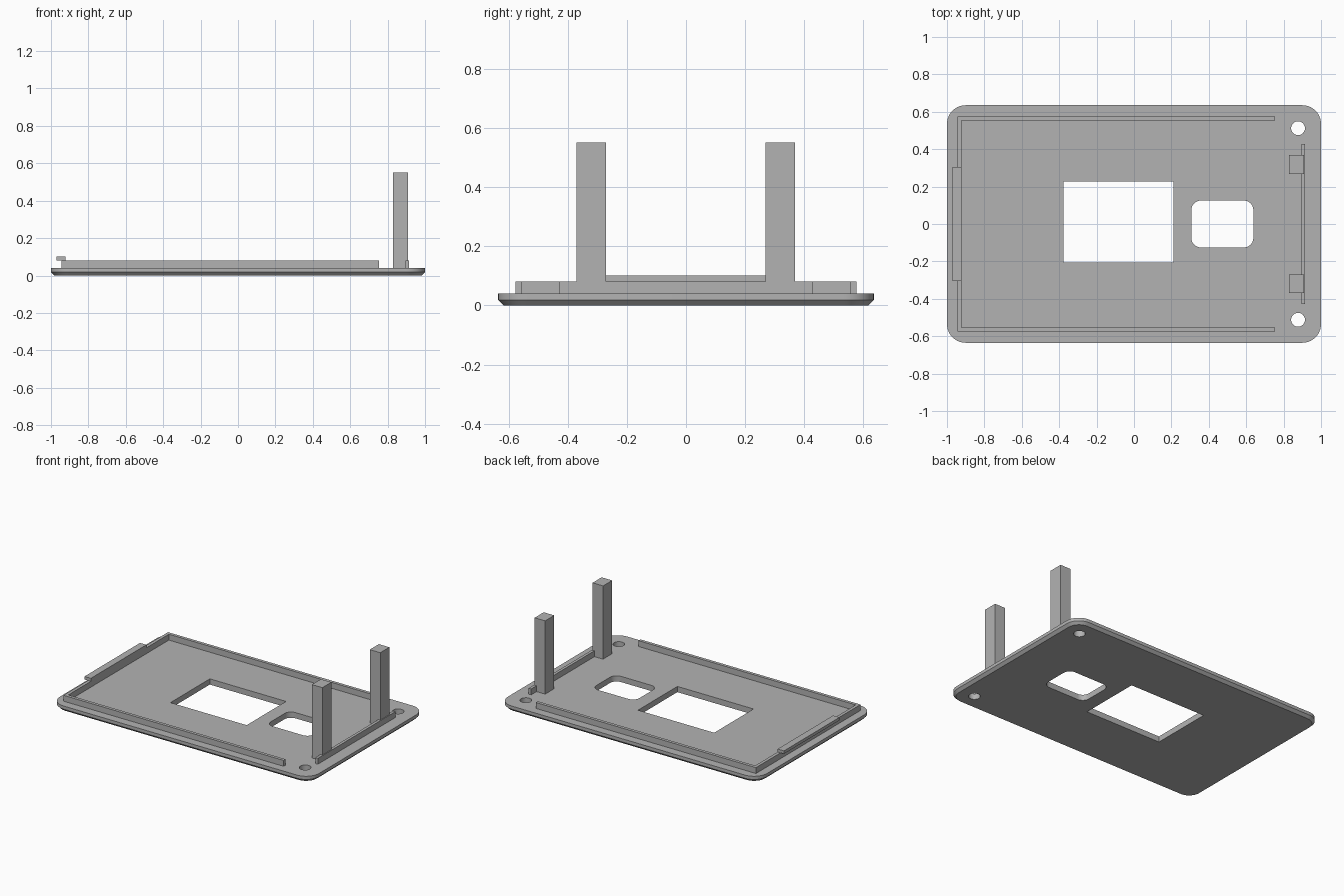
import bpy
import bmesh
from math import sin, cos, pi

if "Cube" in bpy.data.objects:
    bpy.data.objects.remove(bpy.data.objects["Cube"], do_unlink=True)

GREY = (0.45, 0.45, 0.45, 1)
plastic = bpy.data.materials.new("grey plastic")
plastic.use_nodes = True
plastic.diffuse_color = GREY
plastic.node_tree.nodes["Principled BSDF"].inputs["Base Color"].default_value = GREY

PLATE_TOP, WALL_TOP = 0.04, 0.081


def rounded(x0, x1, y0, y1, r, steps=10):
    """Outline of a rounded rectangle, counter-clockwise."""
    corners = [(x1 - r, y1 - r), (x0 + r, y1 - r), (x0 + r, y0 + r), (x1 - r, y0 + r)]
    return [(cx + r * cos((q + i / steps) * pi / 2), cy + r * sin((q + i / steps) * pi / 2))
            for q, (cx, cy) in enumerate(corners) for i in range(steps + 1)]


def rectangle(x0, x1, y0, y1):
    return [(x0, y0), (x1, y0), (x1, y1), (x0, y1)]


def circle(cx, cy, r, n=32):
    return [(cx + r * cos(2 * pi * i / n), cy + r * sin(2 * pi * i / n)) for i in range(n)]


def loft(bm, layers):
    """Closed solid through (outline, z) layers with equal point counts."""
    rings = [[bm.verts.new((x, y, z)) for x, y in pts] for pts, z in layers]
    n = len(rings[0])
    bm.faces.new(rings[0][::-1])
    bm.faces.new(rings[-1])
    for low, high in zip(rings, rings[1:]):
        for i in range(n):
            j = (i + 1) % n
            bm.faces.new((low[i], low[j], high[j], high[i]))


def part(name, *solids):
    bm = bmesh.new()
    for layers in solids:
        loft(bm, layers)
    mesh = bpy.data.meshes.new(name)
    bm.to_mesh(mesh)
    bm.free()
    mesh.materials.append(plastic)
    obj = bpy.data.objects.new(name, mesh)
    bpy.context.collection.objects.link(obj)
    return obj


def prism(outline, z0, z1):
    return [(outline, z0), (outline, z1)]


# Base plate with a chamfered underside edge
c = 0.018
plate = part("base_plate", [
    (rounded(-1 + c, 1 - c, -0.635 + c, 0.635 - c, 0.1 - c), 0),
    (rounded(-1, 1, -0.635, 0.635, 0.1), c),
    (rounded(-1, 1, -0.635, 0.635, 0.1), PLATE_TOP)])

# Display window, rounded opening and two screw holes
openings = [rectangle(-0.377, 0.211, -0.206, 0.228),
            rounded(0.307, 0.638, -0.125, 0.125, 0.05),
            circle(0.877, 0.512, 0.037), circle(0.877, -0.512, 0.037)]
cutter = part("opening_cutter", *[prism(o, -0.1, 0.2) for o in openings])
cutter.hide_render = True
cut = plate.modifiers.new("openings", "BOOLEAN")
cut.operation = "DIFFERENCE"
cut.solver = "EXACT"
cut.object = cutter
bpy.context.view_layer.objects.active = plate
plate.select_set(True)
bpy.ops.object.modifier_apply(modifier=cut.name)
bpy.data.objects.remove(cutter, do_unlink=True)
bpy.ops.object.shade_smooth_by_angle(angle=pi / 7)

# U-shaped rim along three sides
xo, xi, xe, yo, yi = -0.943, -0.921, 0.755, 0.576, 0.554
part("rim_wall", prism([(xe, yo), (xo, yo), (xo, -yo), (xe, -yo),
                        (xe, -yi), (xi, -yi), (xi, yi), (xe, yi)], PLATE_TOP, WALL_TOP))

# Short rim at the post end
part("end_rim", prism(rectangle(0.895, 0.915, -0.427, 0.427), PLATE_TOP, WALL_TOP))

# Overhanging catch on top of the rim
part("catch_lip", prism(rectangle(-0.97, xi, -0.306, 0.306), WALL_TOP, 0.102))

# Two tall posts
for name, y in (("front_post", -0.32), ("back_post", 0.318)):
    part(name, prism(rectangle(0.829, 0.91, y - 0.05, y + 0.05), PLATE_TOP, 0.551))
